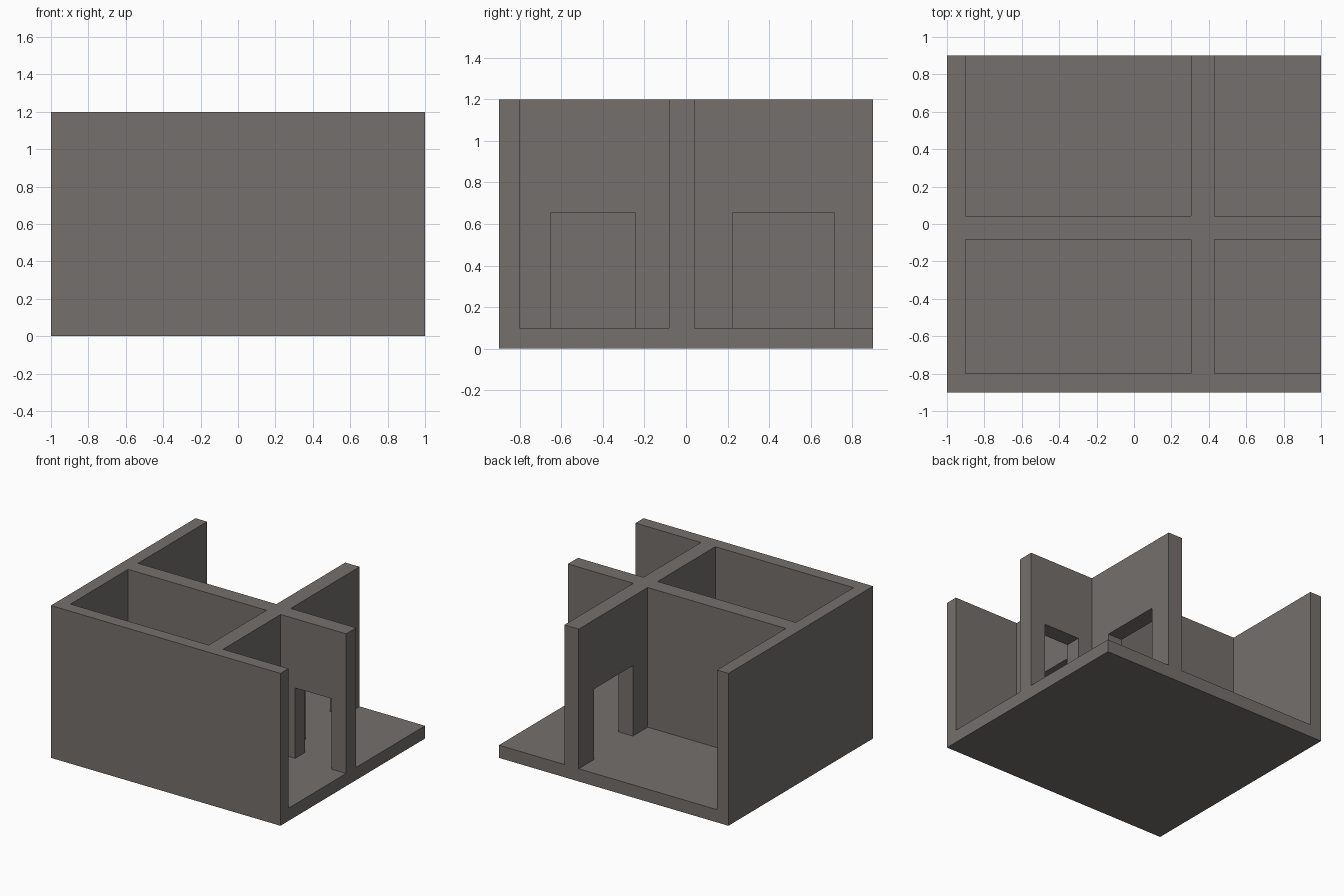
import bpy

if "Cube" in bpy.data.objects:
    bpy.data.objects.remove(bpy.data.objects["Cube"])

wall_grey = bpy.data.materials.new("warm_grey")
wall_grey.diffuse_color = (0.178, 0.162, 0.153, 1.0)
wall_grey.use_nodes = True
wall_grey.node_tree.nodes["Principled BSDF"].inputs["Base Color"].default_value = wall_grey.diffuse_color


def box(name, x, y, z):
    """Axis-aligned box from (min, max) ranges."""
    bpy.ops.mesh.primitive_cube_add(
        size=1, location=[(r[0] + r[1]) / 2 for r in (x, y, z)])
    ob = bpy.context.object
    ob.name = name
    ob.scale = [r[1] - r[0] for r in (x, y, z)]
    bpy.ops.object.transform_apply(location=True, rotation=False, scale=True)
    return ob


# Solid block, hollowed out below into floor and walls
house = box("room_walls_and_floor", (-1, 1), (-0.9, 0.9), (0, 1.2))
house.data.materials.append(wall_grey)

FLOOR, DOOR_TOP, OUT = 0.1, 0.655, 1.5

# Four rooms: right and back sides are left open
cutters = []
for x in ((-0.9, 0.305), (0.43, OUT)):
    for y in ((-0.8, -0.083), (0.042, OUT)):
        cutters.append(box("room_cutter", x, y, (FLOOR, 2)))

# Doorways through the cross wall and the right half of the middle wall
door_z = (FLOOR, DOOR_TOP)
cutters.append(box("front_door_cutter", (0.25, 0.48), (-0.65, -0.245), door_z))
cutters.append(box("back_door_cutter", (0.25, 0.48), (0.226, 0.712), door_z))
cutters.append(box("side_door_cutter", (0.556, 0.872), (-0.13, 0.09), door_z))

# Apply the cuts and discard the cutters
bpy.context.view_layer.objects.active = house
for c in cutters:
    c.hide_render = True
    mod = house.modifiers.new("cut", 'BOOLEAN')
    mod.operation = 'DIFFERENCE'
    mod.solver = 'EXACT'
    mod.object = c
    bpy.ops.object.modifier_apply(modifier=mod.name)
    bpy.data.objects.remove(c, do_unlink=True)
